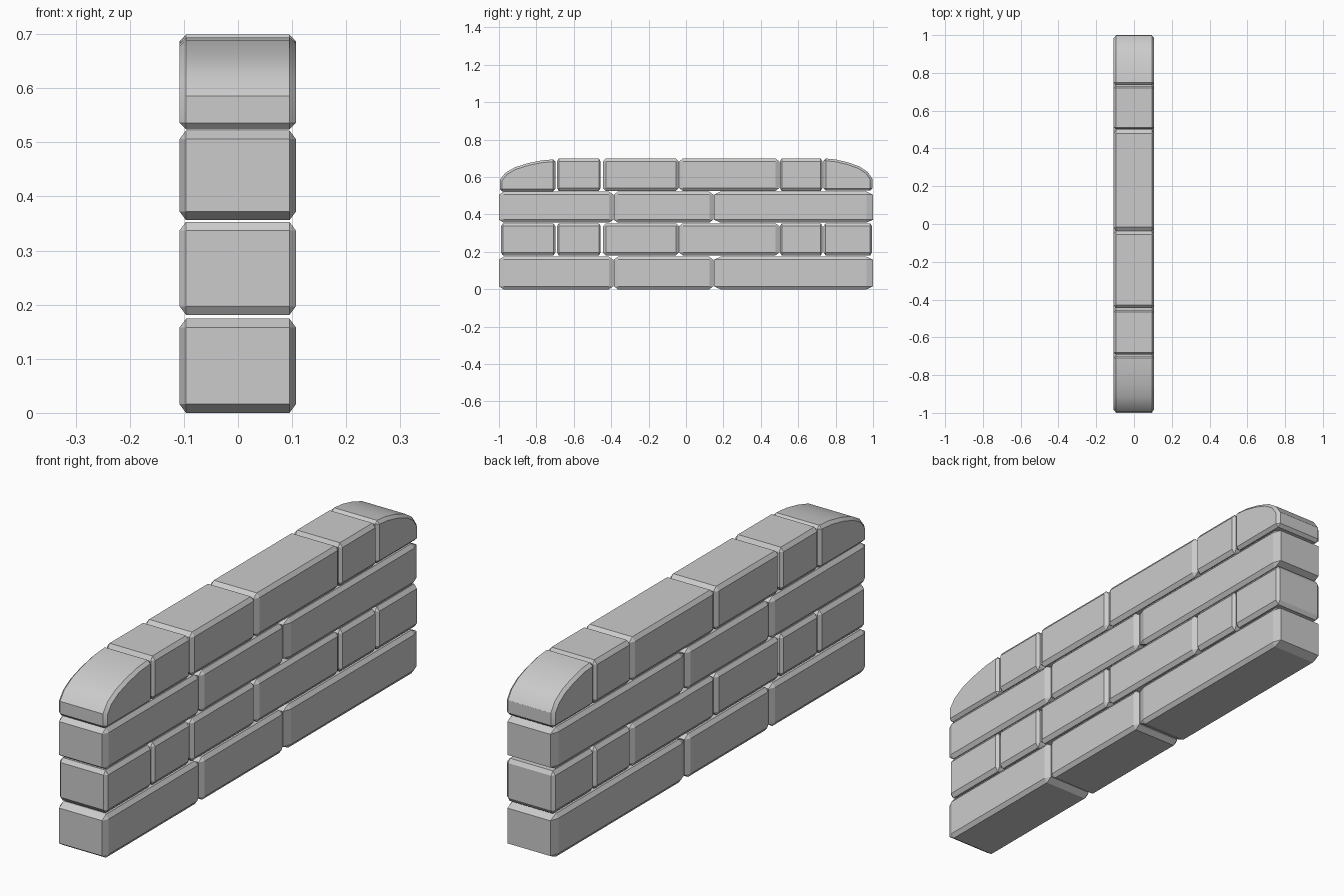
import bpy, bmesh
from math import radians
from mathutils import Vector

if "Cube" in bpy.data.objects:
    bpy.data.objects.remove(bpy.data.objects["Cube"])

X0, X1 = -0.108, 0.107          # wall thickness
CX, CZ = 0.012, 0.016           # chamfer across and up


def finish(bm, name):
    bmesh.ops.recalc_face_normals(bm, faces=bm.faces)
    mesh = bpy.data.meshes.new(name)
    bm.to_mesh(mesh)
    bm.free()
    ob = bpy.data.objects.new(name, mesh)
    bpy.context.collection.objects.link(ob)
    return ob


def brick(name, y0, y1, z0, z1):
    # chamfer is one unit in a stretched space, then scaled back
    c = Vector((CX, max(0.01, 0.04 * (y1 - y0)), CZ))
    size = Vector((X1 - X0, y1 - y0, z1 - z0))
    mid = Vector(((X0 + X1) / 2, (y0 + y1) / 2, (z0 + z1) / 2))
    bm = bmesh.new()
    bmesh.ops.create_cube(bm, size=1)
    for v in bm.verts:
        v.co = Vector([v.co[i] * size[i] / c[i] for i in range(3)])
    bmesh.ops.bevel(bm, geom=bm.edges[:], offset=1, segments=1, affect='EDGES', profile=0.5)
    for v in bm.verts:
        v.co = Vector([v.co[i] * c[i] + mid[i] for i in range(3)])
    return finish(bm, name)


# rounded end brick: (distance from inner end 0..1, height 0..1)
CAP = [(0, 0), (1, 0), (1, 0.36), (0.9, 0.58), (0.73, 0.75), (0.5, 0.875), (0.25, 0.965), (0, 1)]


def cap_brick(name, inner, outer, z0, z1):
    bm = bmesh.new()
    face = bm.faces.new([bm.verts.new((X0, inner + (outer - inner) * t, z0 + (z1 - z0) * h))
                         for t, h in CAP])
    ext = bmesh.ops.extrude_face_region(bm, geom=[face], use_keep_orig=True)
    for v in ext['geom']:
        if isinstance(v, bmesh.types.BMVert):
            v.co.x = X1
    bmesh.ops.recalc_face_normals(bm, faces=bm.faces)
    bm.normal_update()
    sharp = [e for e in bm.edges if e.calc_face_angle(0) > radians(45)]
    bmesh.ops.bevel(bm, geom=sharp, offset=0.012, segments=1, affect='EDGES', profile=0.5)
    ob = finish(bm, name)
    bpy.ops.object.select_all(action='DESELECT')
    bpy.context.view_layer.objects.active = ob
    ob.select_set(True)
    bpy.ops.object.shade_smooth_by_angle(angle=radians(28))
    return ob


LONG = [(-1, -0.388), (-0.386, 0.146), (0.15, 1)]
SHORT = [(-0.99, -0.698), (-0.69, -0.456), (-0.445, -0.038),
         (-0.038, 0.5), (0.502, 0.73), (0.736, 0.995)]

# courses from the ground up
for course, row, z0, z1 in [(1, LONG, 0.0, 0.174), (2, SHORT, 0.181, 0.353),
                            (3, LONG, 0.356, 0.522), (4, SHORT[1:-1], 0.526, 0.699)]:
    for i, (a, b) in enumerate(row):
        brick(f"course_{course}_brick_{i + 1}", a, b, z0, z1)

# rounded ends of the top course
cap_brick("end_cap_brick_1", -0.698, -0.995, 0.524, 0.695)
cap_brick("end_cap_brick_2", 0.736, 0.997, 0.528, 0.70)
